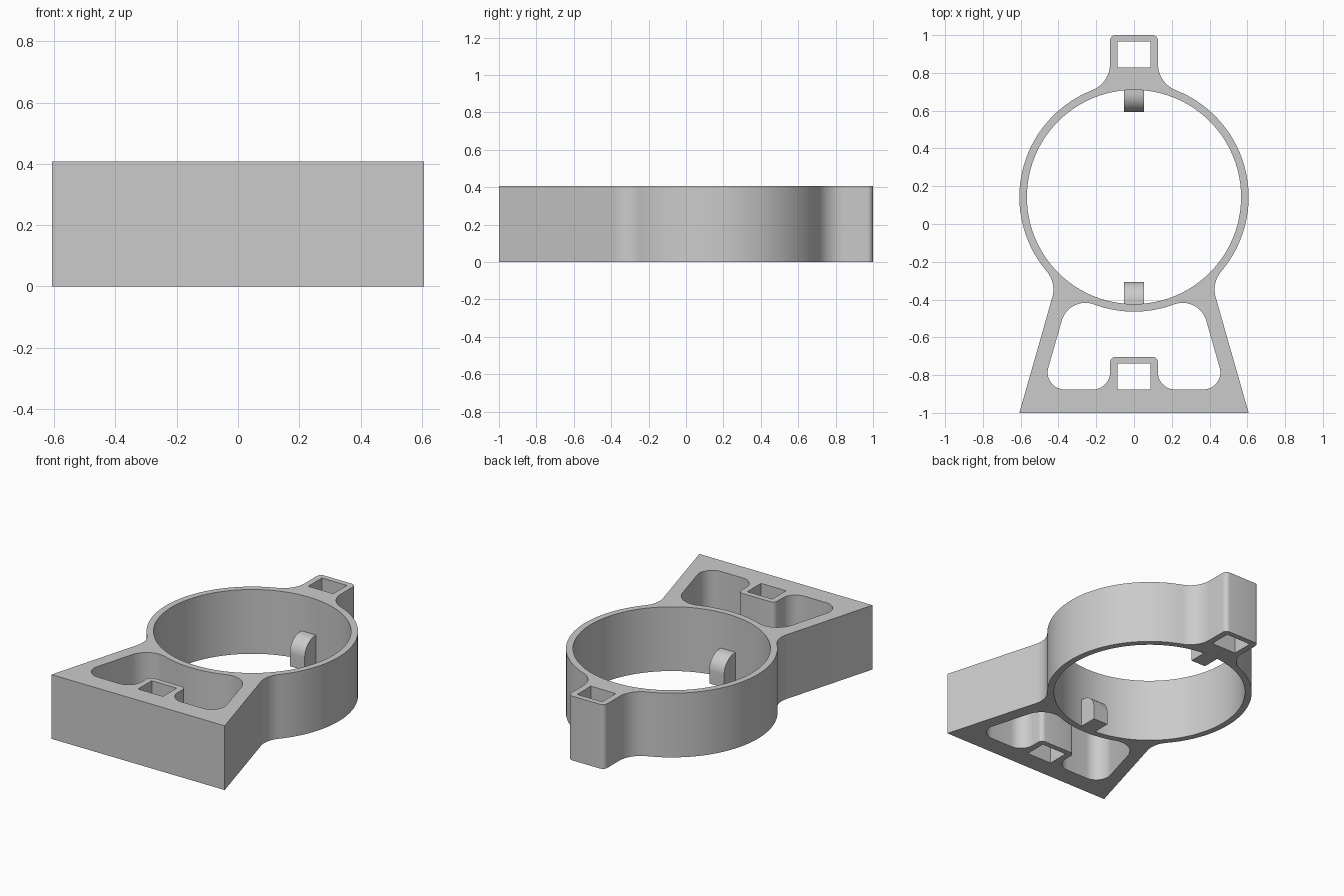
import bpy, bmesh, math
from mathutils import Vector, Matrix

cube = bpy.data.objects.get("Cube")
if cube:
    bpy.data.objects.remove(cube, do_unlink=True)

grey = bpy.data.materials.new("plain grey")
grey.use_nodes = True
COLOUR = (0.6, 0.6, 0.6, 1)
grey.diffuse_color = COLOUR
grey.node_tree.nodes["Principled BSDF"].inputs["Base Color"].default_value = COLOUR

# Main dimensions
HEIGHT = 0.407
C = Vector((0, 0.143))            # ring centre
R_OUT, R_IN = 0.607, 0.567
FOOT = Vector((0.607, -1))        # front corner of the base
SIDE = Vector((-0.285, 1)).normalized()
NORMAL = Vector((SIDE.y, -SIDE.x))
WALL = 0.082
TAB, FLOOR = 0.127, -0.876        # socket half width, pocket front edge
CORNER = 0.03


def angle(v):
    return math.atan2(v.y, v.x)


def arc(c, r, a, b, n=12):
    """Points along the shorter arc from angle a to angle b."""
    sweep = (b - a + math.pi) % math.tau - math.pi
    return [Vector((c[0] + r * math.cos(a + sweep * i / n),
                    c[1] + r * math.sin(a + sweep * i / n))) for i in range(n + 1)]


def fillet_centre(offset, r):
    """Centre on the offset side line, touching the ring with radius r."""
    start = FOOT + NORMAL * offset
    v = start - C
    b = SIDE.dot(v)
    t = -b - math.sqrt(b * b - v.length_squared + (R_OUT + r) ** 2)
    return start + SIDE * t


def mirrored(half):
    return half + [Vector((-p.x, p.y)) for p in reversed(half) if p.x > 1e-5]


def rectangle(w, y0, y1):
    return [Vector(p) for p in ((-w, y0), (w, y0), (w, y1), (-w, y1))]


def prism(name, loops, depth, matrix=Matrix()):
    """Extrude an outline, with any further loops as through holes."""
    bm = bmesh.new()
    edges = []
    for loop in loops:
        vs = [bm.verts.new((p[0], p[1], 0)) for p in loop]
        edges += [bm.edges.new((a, b)) for a, b in zip(vs, vs[1:] + vs[:1])]
    bmesh.ops.triangle_fill(bm, use_beauty=True, use_dissolve=False, edges=edges)
    top = bmesh.ops.extrude_face_region(bm, geom=bm.faces[:], use_keep_orig=True)["geom"]
    bmesh.ops.translate(bm, vec=(0, 0, depth),
                        verts=[g for g in top if isinstance(g, bmesh.types.BMVert)])
    bm.transform(matrix)
    bmesh.ops.recalc_face_normals(bm, faces=bm.faces[:])
    mesh = bpy.data.meshes.new(name)
    bm.to_mesh(mesh)
    bm.free()
    mesh.materials.append(grey)
    obj = bpy.data.objects.new(name, mesh)
    bpy.context.collection.objects.link(obj)
    bpy.ops.object.select_all(action='DESELECT')
    obj.select_set(True)
    bpy.context.view_layer.objects.active = obj
    bpy.ops.object.shade_smooth_by_angle(angle=math.radians(30))
    return obj


# Outline: flared base, ring and rear socket
up, right, down = math.pi / 2, 0, -math.pi / 2
r_waist, r_neck = 0.15, 0.15
waist = fillet_centre(r_waist, r_waist)
neck_x = TAB + r_neck
neck = C + Vector((neck_x, math.sqrt((R_OUT + r_neck) ** 2 - neck_x ** 2)))
outline = mirrored(
    [FOOT]
    + arc(waist, r_waist, angle(-NORMAL), angle(C - waist))
    + arc(C, R_OUT, angle(waist - C), angle(neck - C), 36)[1:-1]
    + arc(neck, r_neck, angle(C - neck), math.pi)
    + arc((TAB - CORNER, 1 - CORNER), CORNER, right, up, 6))

# Pocket in the base, wrapped around the front socket
r_top, r_low = 0.13, 0.09
shoulder = fillet_centre(-WALL - r_top, r_top)
low = FOOT - NORMAL * (WALL + r_low)
low += SIDE * ((FLOOR + r_low - low.y) / SIDE.y)
pocket = mirrored(
    arc(C, R_OUT, down, angle(shoulder - C), 10)[:-1]
    + arc(shoulder, r_top, angle(C - shoulder), angle(NORMAL), 16)
    + arc(low, r_low, angle(NORMAL), down)
    + arc((TAB + r_low, FLOOR + r_low), r_low, down, -math.pi)
    + arc((TAB - CORNER, -0.703 - CORNER), CORNER, right, up, 6))

bore = [C + Vector((math.cos(a), math.sin(a))) * R_IN
        for a in (math.tau * i / 96 for i in range(96))]
sockets = [rectangle(0.0875, 0.828, 0.965), rectangle(0.0875, FLOOR, -0.738)]
prism("ring_stand", [outline, bore, pocket] + sockets, HEIGHT)

# Round-topped pegs on the inside of the ring
PEG_W, PEG_H, PEG_TIP, PEG_R = 0.104, 0.18, 0.45, 0.1
profile = ([(PEG_TIP, 0), (R_IN + 0.015, 0), (R_IN + 0.015, PEG_H)]
           + arc((PEG_TIP + PEG_R, PEG_H - PEG_R), PEG_R, up, math.pi, 14))
stand_up = Matrix(((0, 0, 1, -PEG_W / 2), (1, 0, 0, 0), (0, 1, 0, 0), (0, 0, 0, 1)))
for name, turn in (("back_peg", 0), ("front_peg", math.pi)):
    place = Matrix.Translation((C.x, C.y, 0)) @ Matrix.Rotation(turn, 4, 'Z')
    prism(name, [profile], PEG_W, place @ stand_up)
